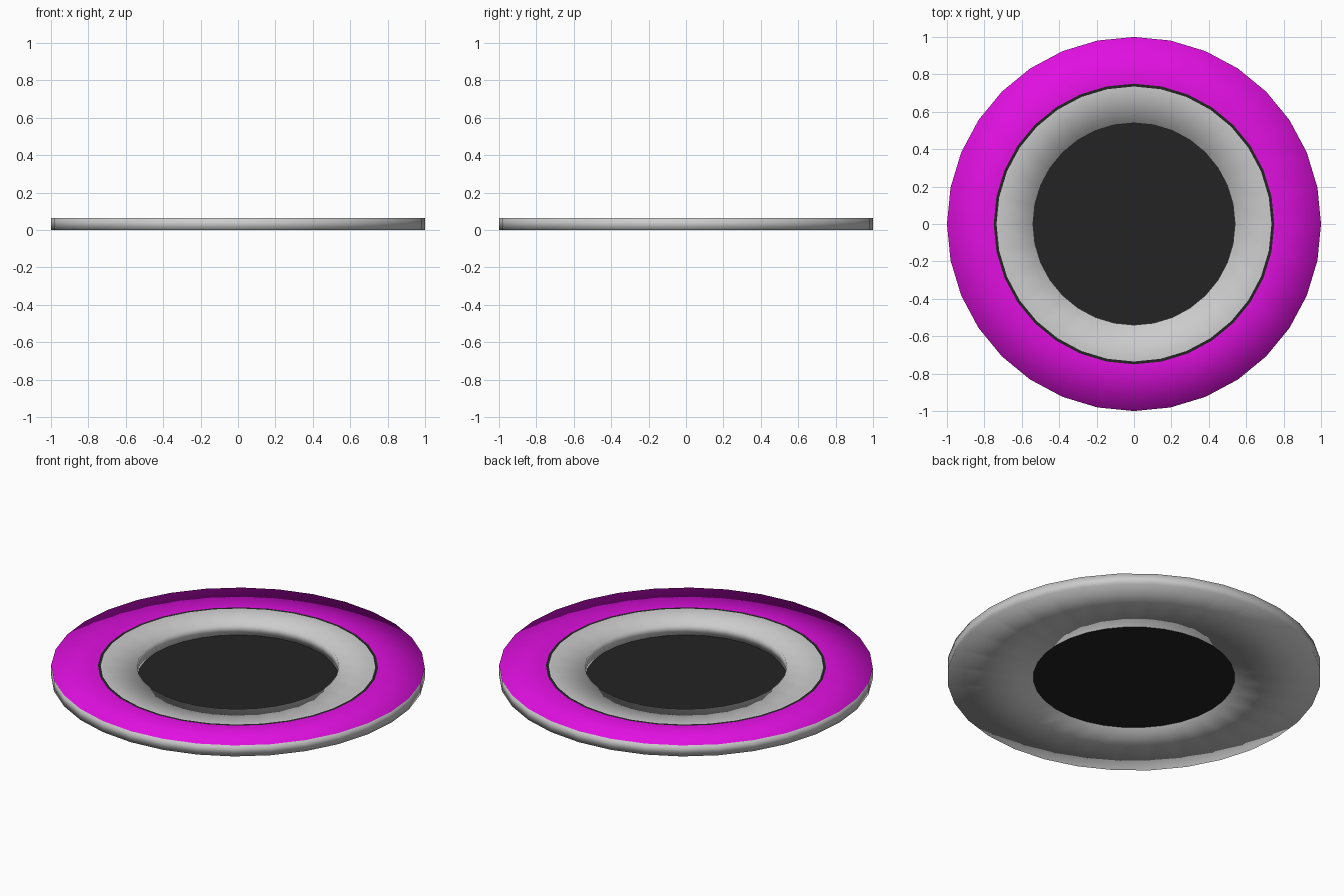
import bpy, bmesh
from math import cos, sin, tau

if "Cube" in bpy.data.objects:
    bpy.data.objects.remove(bpy.data.objects["Cube"])

SIDES = 32
HEIGHT = 0.065


def material(name, rgb):
    mat = bpy.data.materials.new(name)
    mat.diffuse_color = (*rgb, 1)
    mat.use_nodes = True
    mat.node_tree.nodes["Principled BSDF"].inputs["Base Color"].default_value = mat.diffuse_color
    return mat


def add_object(name, bm, mats):
    mesh = bpy.data.meshes.new(name)
    bm.to_mesh(mesh)
    bm.free()
    for m in mats:
        mesh.materials.append(m)
    obj = bpy.data.objects.new(name, mesh)
    bpy.context.collection.objects.link(obj)
    return obj


def circle(bm, r, z):
    return [bm.verts.new((r * cos(tau * i / SIDES), r * sin(tau * i / SIDES), z))
            for i in range(SIDES)]


magenta = material("magenta", (0.75, 0.005, 0.75))
dark = material("dark", (0.017, 0.017, 0.017))

# Ring body: closed profile (radius, height, material of the band to the next point)
profile = [
    (1.00, 0.0, 0),        # outer wall
    (1.00, HEIGHT, 1),     # magenta top band
    (0.75, HEIGHT, 2),     # thin dark line
    (0.735, HEIGHT, 0),    # grey top band
    (0.54, HEIGHT, 0),     # hole wall
    (0.54, 0.0, 0),        # underside
]
bm = bmesh.new()
rings = [circle(bm, r, z) for r, z, _ in profile]
for k, (_, _, slot) in enumerate(profile):
    a, b = rings[k], rings[(k + 1) % len(rings)]
    for i in range(SIDES):
        j = (i + 1) % SIDES
        face = bm.faces.new((a[i], a[j], b[j], b[i]))
        face.material_index = slot
        face.smooth = True
bmesh.ops.recalc_face_normals(bm, faces=bm.faces)
add_object("ring_body", bm, [None, magenta, dark])

# Dark floor closing the hole
bm = bmesh.new()
bm.faces.new(circle(bm, 0.54, 0.0))
add_object("floor_disc", bm, [dark])
